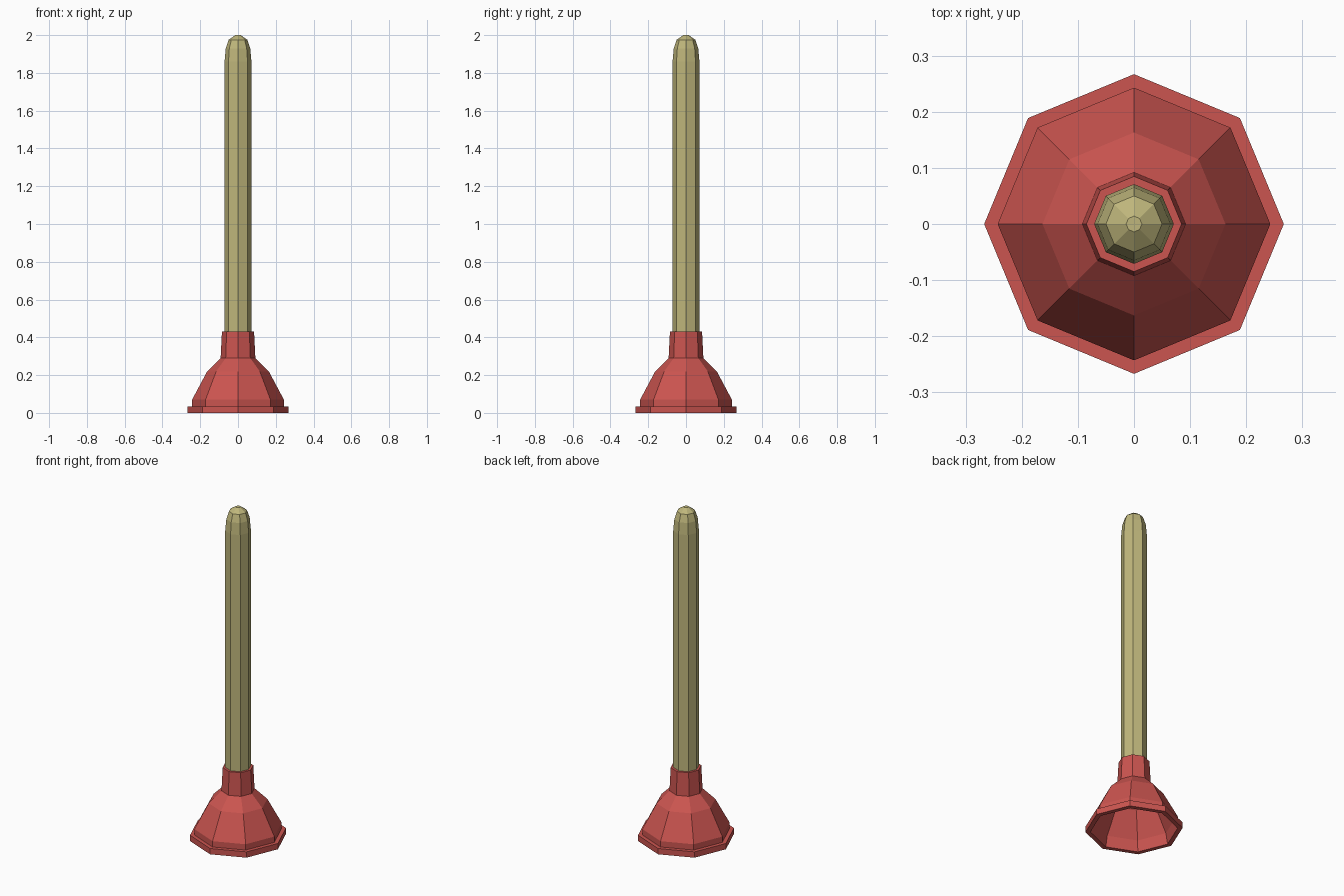
import bpy, bmesh, math

if "Cube" in bpy.data.objects:
    bpy.data.objects.remove(bpy.data.objects["Cube"])

SIDES = 8


def material(name, color):
    m = bpy.data.materials.new(name)
    m.diffuse_color = (*color, 1)
    m.use_nodes = True
    m.node_tree.nodes["Principled BSDF"].inputs["Base Color"].default_value = m.diffuse_color
    return m


def lathe(name, profile, mat):
    """Revolve (radius, z) points into an eight-sided solid, capping both ends."""
    bm = bmesh.new()
    rings = []
    for r, z in profile:
        rings.append([bm.verts.new((r * math.cos(i * math.tau / SIDES),
                                    r * math.sin(i * math.tau / SIDES), z))
                      for i in range(SIDES)])
    for a, b in zip(rings, rings[1:]):
        for i in range(SIDES):
            j = (i + 1) % SIDES
            bm.faces.new((a[i], a[j], b[j], b[i]))
    bm.faces.new(rings[0])
    bm.faces.new(rings[-1])
    bmesh.ops.recalc_face_normals(bm, faces=bm.faces)
    mesh = bpy.data.meshes.new(name)
    bm.to_mesh(mesh)
    bm.free()
    mesh.materials.append(mat)
    obj = bpy.data.objects.new(name, mesh)
    bpy.context.collection.objects.link(obj)
    return obj


red = material("red_rubber", (0.60, 0.09, 0.08))
wood = material("pale_wood", (0.52, 0.47, 0.20))

# Hollow rubber cup: inner ceiling, inner wall, rim, outer bell, neck
lathe("rubber_cup", [
    (0.075, 0.275), (0.150, 0.21), (0.228, 0.065), (0.240, 0.0),
    (0.267, 0.0), (0.267, 0.035), (0.243, 0.035), (0.243, 0.07),
    (0.163, 0.22), (0.092, 0.29), (0.085, 0.43), (0.069, 0.43),
], red)

# Wooden handle with a rounded tip
lathe("handle", [
    (0.071, 0.29), (0.071, 1.86), (0.065, 1.93), (0.050, 1.975), (0.014, 2.0),
], wood)
